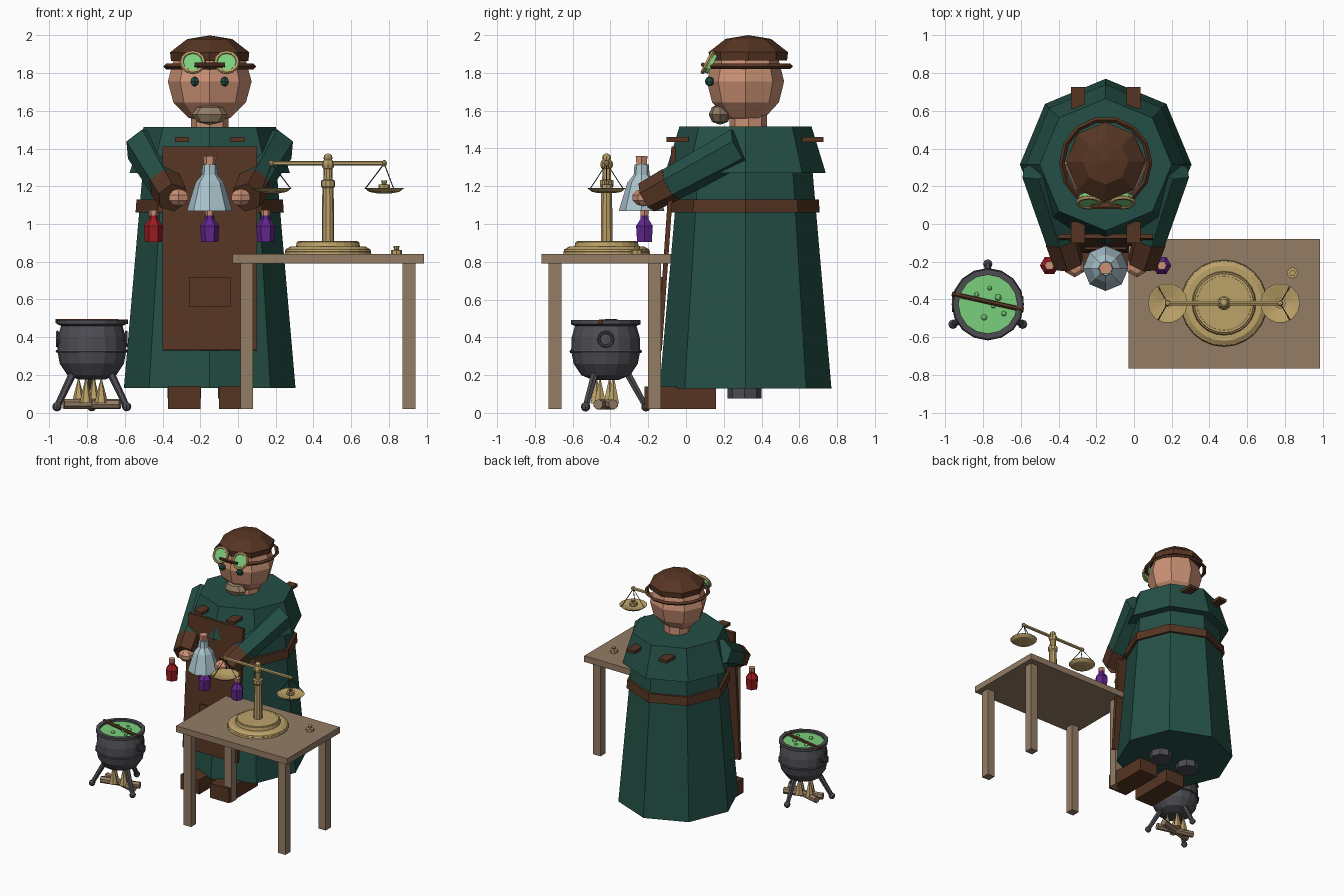
import bpy, bmesh, math
from mathutils import Vector, Matrix

cube = bpy.data.objects.get("Cube")
if cube:
    bpy.data.objects.remove(cube, do_unlink=True)


def material(name, *rgb):
    lin = [((c / 255 + 0.055) / 1.055) ** 2.4 for c in rgb] + [1]
    m = bpy.data.materials.new(name)
    m.use_nodes = True
    m.diffuse_color = lin
    m.node_tree.nodes["Principled BSDF"].inputs["Base Color"].default_value = lin
    return m


ROBE = material("robe_green", 36, 80, 70)
LEATHER = material("leather_brown", 86, 53, 35)
SKIN = material("skin", 204, 146, 117)
WOOD = material("pale_wood", 148, 125, 101)
BRASS = material("brass", 188, 162, 105)
IRON = material("iron_grey", 76, 76, 82)
BREW = material("brew_green", 122, 208, 124)
GLASS = material("pale_glass", 172, 197, 206)
RED = material("red_potion", 158, 28, 32)
PURPLE = material("purple_potion", 98, 38, 140)
CX = -0.15  # figure centre line
UP = Vector((0, 0, 1))


def finish(name, bm, mat, matrix):
    bmesh.ops.recalc_face_normals(bm, faces=bm.faces)
    bm.transform(matrix)
    me = bpy.data.meshes.new(name)
    bm.to_mesh(me)
    bm.free()
    me.materials.append(mat)
    ob = bpy.data.objects.new(name, me)
    bpy.context.collection.objects.link(ob)
    return ob


def lathe(name, profile, loc, mat, segs=8, axis=UP, closed=False):
    """Revolve (radius, height) points about an axis; ends are capped."""
    bm = bmesh.new()
    rings = []
    for r, z in profile:
        n = segs if r > 0 else 1
        rings.append([bm.verts.new((r * math.cos(math.tau * i / segs),
                                    r * math.sin(math.tau * i / segs), z)) for i in range(n)])
    pairs = list(zip(rings, rings[1:]))
    if closed:
        pairs.append((rings[-1], rings[0]))
    for a, b in pairs:
        for i in range(segs):
            j = (i + 1) % segs
            quad = [a[i % len(a)], a[j % len(a)], b[j % len(b)], b[i % len(b)]]
            bm.faces.new(list(dict.fromkeys(quad)))
    if not closed:
        for end in (rings[0], rings[-1]):
            if len(end) > 2:
                bm.faces.new(end)
    turn = UP.rotation_difference(Vector(axis).normalized()).to_matrix().to_4x4()
    return finish(name, bm, mat, Matrix.Translation(loc) @ turn)


def rod(name, p, q, mat, r1, r2=None, segs=6):
    d = Vector(q) - Vector(p)
    return lathe(name, [(r1, 0), (r1 if r2 is None else r2, d.length)], p, mat, segs, d)


def torus(name, loc, mat, major, minor, axis=UP, segs=16, sides=6):
    ring = [(major + minor * math.cos(math.tau * k / sides),
             minor * math.sin(math.tau * k / sides)) for k in range(sides)]
    return lathe(name, ring, loc, mat, segs, axis, closed=True)


def ball(name, loc, mat, r, segs=8, rings=6, scale=(1, 1, 1)):
    bm = bmesh.new()
    bmesh.ops.create_uvsphere(bm, u_segments=segs, v_segments=rings, radius=r)
    return finish(name, bm, mat, Matrix.Translation(loc) @ Matrix.Diagonal((*scale, 1)))


def box(name, x, y, z, mat, tilt=0):
    bm = bmesh.new()
    bmesh.ops.create_cube(bm, size=1)
    mid = [(a + b) / 2 for a, b in (x, y, z)]
    size = [b - a for a, b in (x, y, z)]
    return finish(name, bm, mat, Matrix.Translation(mid) @ Matrix.Rotation(tilt, 4, "X")
                  @ Matrix.Diagonal((*size, 1)))


# Robe, cape, belt
body = (CX, 0.315, 0)
lathe("robe", [(0.455, 0.13), (0.355, 1.28)], body, ROBE)
lathe("cape", [(0.425, 1.27), (0.35, 1.515)], body, ROBE)
lathe("belt", [(0.393, 1.06), (0.388, 1.13)], body, LEATHER)

# Apron with pocket and straps
tilt = -0.07
box("apron", (-0.4, 0.1), (-0.115, -0.09), (0.33, 1.41), LEATHER, tilt)
box("apron_pocket", (-0.26, -0.04), (-0.14, -0.125), (0.56, 0.72), LEATHER, tilt)
for side in (-1, 1):
    x = CX + side * 0.147
    for label, y in (("front", -0.045), ("back", 0.67)):
        box(label + "_strap", (x - 0.037, x + 0.037), (y - 0.057, y + 0.057), (1.435, 1.46), LEATHER)

    # Legs, boots, arms
    x = CX + side * 0.135
    lathe("leg", [(0.09, 0.075), (0.09, 0.3)], (x, 0.31, 0), IRON)
    box("boot", (x - 0.085, x + 0.085), (-0.22, 0.16), (0.02, 0.14), LEATHER)
    shoulder, wrist, cuff = [Vector((CX + side * a, b, c)) for a, b, c in
                             ((0.35, 0.29, 1.41), (0.235, -0.08, 1.21), (0.195, -0.21, 1.14))]
    rod("sleeve", shoulder, wrist, ROBE, 0.105, 0.09)
    rod("cuff", wrist, cuff, LEATHER, 0.093, 0.085)
    ball("hand", (CX + side * 0.165, -0.225, 1.14), SKIN, 0.055, 6, 5, (1.1, 1.1, 0.85))

    # Eyes and goggles
    ball("eye", (CX + side * 0.08, 0.125, 1.755), ROBE, 0.026, 6, 4)
    look = (0, -0.89, 0.45)
    spot = (CX + side * 0.09, 0.115, 1.857)
    lathe("goggle_lens", [(0.056, -0.03), (0.056, 0.005)], spot, BREW, 12, look)
    torus("goggle_rim", spot, BRASS, 0.058, 0.012, look, 12)
rod("goggle_bridge", (CX - 0.08, 0.09, 1.843), (CX + 0.08, 0.09, 1.843), LEATHER, 0.012)

# Head and cap
lathe("neck", [(0.1, 1.49), (0.1, 1.6)], (CX, 0.33, 0), SKIN)
ball("head", (CX, 0.315, 1.755), SKIN, 0.222, scale=(1, 0.92, 1))
ball("beard", (CX, 0.18, 1.58), WOOD, 0.1, 8, 4, (0.95, 0.6, 0.55))
lathe("cap", [(0.205, 1.865), (0.21, 1.91), (0.12, 1.98), (0, 2)], (CX, 0.33, 0), LEATHER)
torus("cap_brim", (CX, 0.325, 1.835), LEATHER, 0.232, 0.015, segs=14, sides=4)

# Flask and hanging vials
lathe("flask", [(0.12, 1.07), (0.115, 1.09), (0.075, 1.22), (0.042, 1.26), (0.038, 1.315)],
      (CX, -0.235, 0), GLASS)
lathe("flask_cork", [(0.03, 1.3), (0.036, 1.36)], (CX, -0.235, 0), SKIN, 6)
for x, mat in ((-0.448, RED), (CX, PURPLE), (0.147, PURPLE)):
    lathe("vial", [(0.045, 0.905), (0.051, 0.99), (0.025, 1.025), (0.025, 1.045)], (x, -0.22, 0), mat, 6)
    lathe("vial_cork", [(0.022, 1.04), (0.026, 1.075)], (x, -0.22, 0), SKIN, 6)

# Table
box("table_top", (-0.03, 0.985), (-0.765, -0.08), (0.79, 0.84), WOOD)
for x in (0.012, 0.873):
    for y in (-0.727, -0.2):
        box("table_leg", (x, x + 0.068), (y, y + 0.068), (0.02, 0.79), WOOD)

# Balance scale
sx, sy = 0.477, -0.42
lathe("scale_base", [(0.23, 0.84), (0.225, 0.865), (0.2, 0.88), (0.17, 0.88), (0.165, 0.905),
                     (0.14, 0.91)], (sx, sy, 0), BRASS, 24)
torus("scale_base_ring", (sx, sy, 0.855), BRASS, 0.215, 0.014, segs=24)
torus("scale_step_ring", (sx, sy, 0.9), BRASS, 0.15, 0.012, segs=24)
lathe("scale_post", [(0.033, 0.9), (0.03, 1.19), (0.038, 1.2), (0.038, 1.23), (0.025, 1.235),
                     (0.022, 1.35)], (sx, sy, 0), BRASS, 10)
ball("scale_pivot", (sx, sy, 1.315), BRASS, 0.034)
ball("scale_finial", (sx, sy, 1.35), BRASS, 0.024)
rod("scale_beam", (sx - 0.298, sy, 1.322), (sx + 0.298, sy, 1.322), BRASS, 0.013)
for side in (-1, 1):
    px = sx + side * 0.298
    ball("beam_end", (px, sy, 1.322), BRASS, 0.018, 6, 4)
    lathe("scale_pan", [(0.04, 1.163), (0.08, 1.17), (0.105, 1.19), (0.098, 1.19), (0.03, 1.172)],
          (px, sy, 0), BRASS, 14)
    for k in range(3):
        a = math.tau * k / 3 + (math.pi if side > 0 else 0)
        rod("pan_chain", (px, sy, 1.32), (px + 0.1 * math.cos(a), sy + 0.1 * math.sin(a), 1.188),
            IRON, 0.003, segs=4)
weight = [(0.03, 0), (0.03, 0.024), (0.012, 0.026), (0.017, 0.045)]
lathe("pan_weight", weight, (sx + 0.298, sy, 1.185), BRASS)
lathe("table_weight", weight, (0.84, -0.26, 0.838), BRASS)

# Cauldron
kx, ky = -0.775, -0.425
lathe("cauldron", [(0.07, 0.175), (0.13, 0.2), (0.17, 0.26), (0.183, 0.33), (0.18, 0.4),
                   (0.163, 0.46), (0.185, 0.47), (0.185, 0.492), (0.155, 0.492), (0.155, 0.465)],
      (kx, ky, 0), IRON, 16)
torus("cauldron_band", (kx, ky, 0.325), IRON, 0.184, 0.008)
lathe("brew", [(0.157, 0.455), (0.157, 0.475)], (kx, ky, 0), BREW, 16)
for x, y, r in ((-0.06, 0.05, 0.014), (0.055, 0.035, 0.018), (-0.02, -0.07, 0.016),
                (0.085, -0.05, 0.014), (0.01, 0.085, 0.012), (0.03, -0.01, 0.012)):
    ball("bubble", (kx + x, ky + y, 0.477), BREW, r, 8, 6)
rod("stirring_stick", (-0.965, -0.37, 0.485), (-0.585, -0.455, 0.482), LEATHER, 0.013)
for side in (-1, 1):
    torus("cauldron_handle", (kx + side * 0.182, ky, 0.39), IRON, 0.037, 0.008, (1, 0, 0), 12)
for deg in (90, 210, 330):
    d = Vector((math.cos(math.radians(deg)), math.sin(math.radians(deg)), 0))
    foot = Vector((kx, ky, 0.032)) + d * 0.213
    rod("cauldron_leg", Vector((kx, ky, 0.21)) + d * 0.115, foot, IRON, 0.021, 0.017)
    ball("cauldron_foot", foot, IRON, 0.025)

# Fire: crossed logs and flames
for s in (-1, 1):
    rod("log", (kx - 0.15, ky - s * 0.04, 0.045), (kx + 0.15, ky + s * 0.04, 0.045), WOOD, 0.027, segs=7)
for x, y, h in ((-0.07, 0.02, 0.13), (-0.03, -0.05, 0.14), (0.01, 0.04, 0.15), (0.05, -0.03, 0.13)):
    lathe("flame", [(0.035, 0.05), (0.024, 0.1), (0, 0.06 + h)], (kx + x, ky + y, 0), BRASS, 6)
